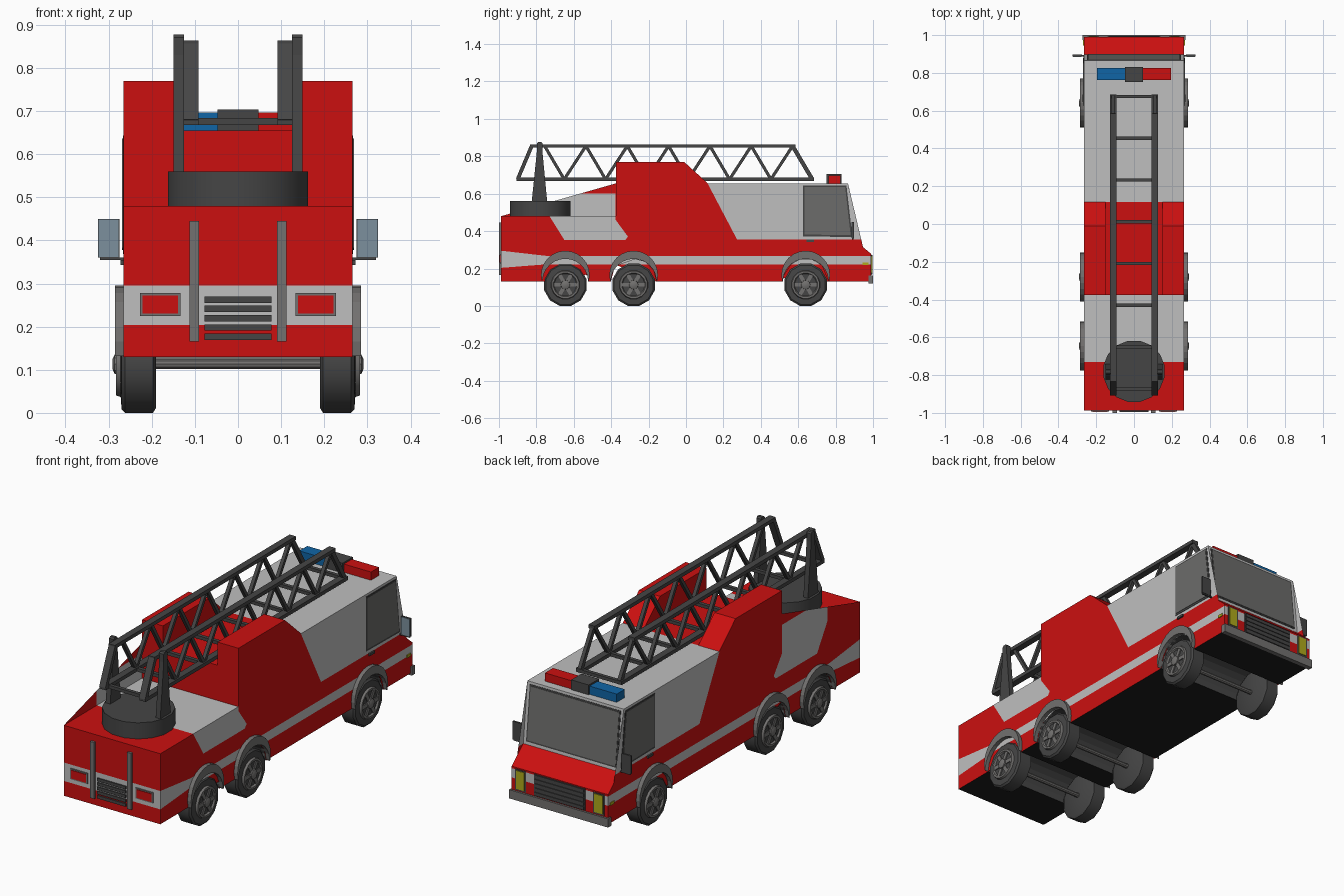
import bpy, bmesh, math
from mathutils import Vector, Matrix

if "Cube" in bpy.data.objects:
    bpy.data.objects.remove(bpy.data.objects["Cube"])


def material(name, r, g, b):
    m = bpy.data.materials.new(name)
    m.diffuse_color = (r, g, b, 1)
    m.use_nodes = True
    m.node_tree.nodes["Principled BSDF"].inputs["Base Color"].default_value = m.diffuse_color
    return m


RED = material("red paint", 0.6, 0.005, 0.005)
WHITE = material("light grey paint", 0.52, 0.52, 0.52)
DARK = material("dark grey", 0.06, 0.06, 0.06)
MID = material("mid grey", 0.17, 0.165, 0.16)
GLASS = material("window glass", 0.15, 0.15, 0.145)
BLUE = material("blue lamp", 0.005, 0.13, 0.38)
YELLOW = material("yellow lamp", 0.43, 0.4, 0.012)
MIRROR = material("mirror glass", 0.2, 0.28, 0.34)
BLACK = material("black underside", 0.012, 0.012, 0.012)


def finish(bm, name, *mats):
    bmesh.ops.recalc_face_normals(bm, faces=bm.faces)
    me = bpy.data.meshes.new(name)
    bm.to_mesh(me)
    bm.free()
    for m in mats:
        me.materials.append(m)
    ob = bpy.data.objects.new(name, me)
    bpy.context.collection.objects.link(ob)
    return ob


def prism_bm(pts, x0, x1):
    """Side profile (y, z) extruded across x."""
    bm = bmesh.new()
    a = [bm.verts.new((x0, y, z)) for y, z in pts]
    b = [bm.verts.new((x1, y, z)) for y, z in pts]
    bm.faces.new(a)
    bm.faces.new(b[::-1])
    n = len(pts)
    for i in range(n):
        j = (i + 1) % n
        bm.faces.new((a[i], b[i], b[j], a[j]))
    return bm


def prism(name, pts, x0, x1, mat):
    return finish(prism_bm(pts, x0, x1), name, mat)


def box(name, x0, x1, y0, y1, z0, z1, mat):
    return prism(name, [(y0, z0), (y1, z0), (y1, z1), (y0, z1)], x0, x1, mat)


def bar(name, x0, x1, p, q, w, mat):
    """Straight flat bar between two (y, z) points."""
    p, q = Vector(p), Vector(q)
    d = (q - p).normalized() * w / 2
    n = Vector((-d.y, d.x))
    return prism(name, [p + n, q + n, q - n, p - n], x0, x1, mat)


def lathe(name, profile, sides, axis, loc, mat, smooth=True):
    """Spin (radius, height) profile around x or z."""
    bm = bmesh.new()
    rings = []
    for r, h in profile:
        rings.append([bm.verts.new((r * math.cos((k + .5) * math.tau / sides),
                                    r * math.sin((k + .5) * math.tau / sides), h))
                      for k in range(sides)])
    for a, b in zip(rings, rings[1:]):
        for k in range(sides):
            j = (k + 1) % sides
            bm.faces.new((a[k], a[j], b[j], b[k]))
    bm.faces.new(rings[0])
    bm.faces.new(rings[-1])
    rot = Matrix.Rotation(math.pi / 2, 4, 'Y') if axis == 'X' else Matrix()
    bm.transform(Matrix.Translation(loc) @ rot)
    ob = finish(bm, name, mat)
    if smooth:
        bpy.ops.object.select_all(action='DESELECT')
        ob.select_set(True)
        bpy.context.view_layer.objects.active = ob
        bpy.ops.object.shade_smooth_by_angle(angle=math.radians(35))
    return ob


def arc(cy, cz, r, a0, a1, n=12):
    return [(cy + r * math.cos(math.radians(a0 + (a1 - a0) * i / n)),
             cz + r * math.sin(math.radians(a0 + (a1 - a0) * i / n))) for i in range(n + 1)]


def inside(p, poly):
    hit = False
    for (y0, z0), (y1, z1) in zip(poly, poly[1:] + poly[:1]):
        if (z0 > p[1]) != (z1 > p[1]) and p[0] < (y1 - y0) * (p[1] - z0) / (z1 - z0) + y0:
            hit = not hit
    return hit


W = 0.265
AXLES = (-0.645, -0.28, 0.64)

# Body: side profile with wheel arches, then colour zones cut into its faces
profile = [(-0.988, 0.13)]
for y in AXLES:
    profile += arc(y, 0.13, 0.122, 180, 0)
profile += [(0.99, 0.13), (0.99, 0.278), (0.898, 0.355), (0.866, 0.655),
            (-0.375, 0.655), (-0.375, 0.48), (-0.988, 0.48)]
zones = [
    [(0.117, 0.8), (0.117, 0.652), (0.273, 0.355), (1.1, 0.355), (1.1, 0.8)],
    [(-0.73, 0.6), (-0.73, 0.48), (-0.65, 0.352), (-0.325, 0.352), (-0.31, 0.37),
     (-0.376, 0.46), (-0.376, 0.6)],
    [(-1.1, 0.195), (-1.1, 0.308), (-0.75, 0.268), (1.1, 0.268), (1.1, 0.222), (-0.75, 0.222)],
]
bm = prism_bm(profile, -W, W)
bmesh.ops.triangulate(bm, faces=bm.faces[:])
for zone in zones:
    for (y0, z0), (y1, z1) in zip(zone, zone[1:] + zone[:1]):
        bmesh.ops.bisect_plane(bm, geom=bm.verts[:] + bm.edges[:] + bm.faces[:], dist=1e-5,
                               plane_co=(0, y0, z0), plane_no=(0, z1 - z0, y0 - y1))
bmesh.ops.recalc_face_normals(bm, faces=bm.faces)
for f in bm.faces:
    c = f.calc_center_median()
    if abs(f.normal.x) < 0.5 and min(math.hypot(c.y - y, c.z - 0.13) for y in AXLES) < 0.124:
        f.material_index = 3
    elif f.normal.z < -0.9:
        f.material_index = 2
    elif any(inside((c.y, c.z), z) for z in zones):
        f.material_index = 1
finish(bm, "truck_body", RED, WHITE, BLACK, DARK)

for s, side in ((1, "right"), (-1, "left")):
    # Raised side lockers flanking the ladder
    prism("side_locker_" + side, [(-0.375, 0.655), (-0.375, 0.77), (-0.01, 0.77), (0.117, 0.655)],
          s * 0.15, s * W, RED)
    # Side windows with frame, door handle, marker lamp
    prism("window_frame_" + side, [(0.625, 0.372), (0.89, 0.368), (0.858, 0.643), (0.625, 0.643)],
          s * W, s * (W + .002), DARK)
    prism("side_window_" + side, [(0.633, 0.382), (0.88, 0.378), (0.851, 0.636), (0.633, 0.636)],
          s * W, s * (W + .004), GLASS)
    box("door_handle_" + side, s * W, s * (W + .008), 0.645, 0.685, 0.343, 0.355, DARK)
    box("side_marker_" + side, s * W, s * (W + .004), 0.945, 0.975, 0.218, 0.232, YELLOW)
    # Wing mirrors
    box("mirror_shell_" + side, s * 0.275, s * 0.325, 0.888, 0.897, 0.36, 0.45, DARK)
    box("mirror_glass_" + side, s * 0.277, s * 0.323, 0.885, 0.888, 0.362, 0.448, MIRROR)
    box("mirror_arm_" + side, s * 0.255, s * 0.32, 0.888, 0.895, 0.354, 0.36, DARK)
    # Rear grab rails and tail lamps
    box("rear_rail_" + side, s * 0.09, s * 0.113, -1.0, -0.988, 0.165, 0.445, MID)
    box("tail_lamp_frame_" + side, s * 0.133, s * 0.227, -0.993, -0.988, 0.225, 0.278, MID)
    box("tail_lamp_" + side, s * 0.139, s * 0.221, -0.996, -0.992, 0.231, 0.272, RED)
    # Headlamps
    box("headlamp_frame_" + side, s * 0.185, s * 0.245, 0.99, 0.993, 0.168, 0.272, DARK)
    box("headlamp_" + side, s * 0.192, s * 0.238, 0.992, 0.996, 0.175, 0.266, YELLOW)

    # Wheels and fenders
    for i, y in enumerate(AXLES):
        tag = "%s_%d" % (side, i + 1)
        prism("fender_" + tag, arc(y, 0.165, 0.13, -15, 195, 14) + arc(y, 0.13, 0.122, 175, 5),
              s * 0.25, s * 0.285, MID)
        at = (0, y, 0.113)
        lathe("tyre_" + tag, [(0.105, s * 0.19), (0.117, s * 0.197), (0.117, s * 0.262),
                              (0.108, s * 0.27), (0.078, s * 0.272)], 12, 'X', at, DARK)
        lathe("rim_" + tag, [(0.078, s * 0.27), (0.074, s * 0.283), (0.064, s * 0.283),
                             (0.058, s * 0.273)], 16, 'X', at, MID)
        lathe("rim_recess_" + tag, [(0.06, s * 0.272), (0.06, s * 0.275)], 16, 'X', at, DARK)
        lathe("hub_" + tag, [(0.026, s * 0.272), (0.024, s * 0.286), (0.012, s * 0.291)],
              10, 'X', at, MID)
        for k in range(6):
            a = k * math.tau / 6
            d = Vector((math.cos(a), math.sin(a)))
            c = Vector((y, 0.113))
            bar("spoke_%s_%d" % (tag, k + 1), s * 0.272, s * 0.28, c + d * .02, c + d * .064,
                0.02, MID)

    # Ladder trusses and turret posts
    x0, x1 = s * 0.092, s * 0.126
    bar("ladder_lower_rail_" + side, x0, x1, (-0.905, 0.677), (0.685, 0.677), 0.018, DARK)
    bar("ladder_upper_rail_" + side, x0, x1, (-0.835, 0.855), (0.585, 0.855), 0.018, DARK)
    nodes = [0.675 - 0.221 * k for k in range(8)]
    for k in range(7):
        top = nodes[k] - 0.105
        bar("ladder_brace_a_%s_%d" % (side, k + 1), s * 0.1, s * 0.118, (nodes[k], 0.677),
            (top, 0.855), 0.022 if k == 0 else 0.016, DARK)
        if k < 6:
            bar("ladder_brace_b_%s_%d" % (side, k + 1), s * 0.1, s * 0.118, (top, 0.855),
                (nodes[k + 1], 0.677), 0.016, DARK)
    bar("ladder_end_brace_" + side, x0, x1, (-0.9, 0.677), (-0.825, 0.855), 0.02, DARK)
    prism("turret_post_" + side, [(-0.825, 0.555), (-0.742, 0.555), (-0.768, 0.83), (-0.768, 0.87),
                                  (-0.774, 0.877), (-0.79, 0.877), (-0.797, 0.87), (-0.797, 0.83)],
          s * 0.125, s * 0.15, DARK)

# Ladder rungs
for k in range(8):
    y = 0.675 - 0.221 * k
    box("ladder_rung_%d" % (k + 1), -0.1, 0.1, y - .009, y + .009, 0.668, 0.684, DARK)

# Turret base and axles
lathe("turret_base", [(0.165, 0.478), (0.165, 0.56)], 16, 'Z', (0, -0.78, 0), DARK)
for i, y in enumerate(AXLES):
    lathe("axle_%d" % (i + 1), [(0.012, -0.2), (0.012, 0.2)], 10, 'X', (0, y, 0.113), MID)

# Windscreen on the sloped cab front
def screen(name, t0, t1, off, x, mat):
    a, b, n = Vector((0.866, 0.655)), Vector((0.898, 0.355)), Vector((0.994, 0.106))
    p, q = a.lerp(b, t0), a.lerp(b, t1)
    prism(name, [p, q, q + n * off, p + n * off], -x, x, mat)


screen("windscreen_frame", 0.04, 0.95, 0.002, 0.25, DARK)
screen("windscreen", 0.065, 0.925, 0.004, 0.243, GLASS)

# Roof light bar
box("beacon_blue", -0.197, -0.045, 0.762, 0.825, 0.655, 0.696, BLUE)
box("beacon_red", 0.045, 0.197, 0.762, 0.825, 0.655, 0.696, RED)
box("beacon_centre", -0.048, 0.048, 0.752, 0.832, 0.655, 0.704, DARK)

# Grilles at both ends and the bumper
for k in range(5):
    z = 0.169 + k * 0.0215
    box("rear_grille_slat_%d" % (k + 1), -0.078, 0.078, -0.994, -0.988, z, z + 0.015, DARK)
    box("front_grille_slat_%d" % (k + 1), -0.135, 0.135, 0.99, 0.996, z, z + 0.016, DARK)
box("front_grille_back", -0.14, 0.14, 0.99, 0.992, 0.166, 0.274, DARK)
box("front_bumper", -0.272, 0.272, 0.975, 1.0, 0.12, 0.163, MID)
